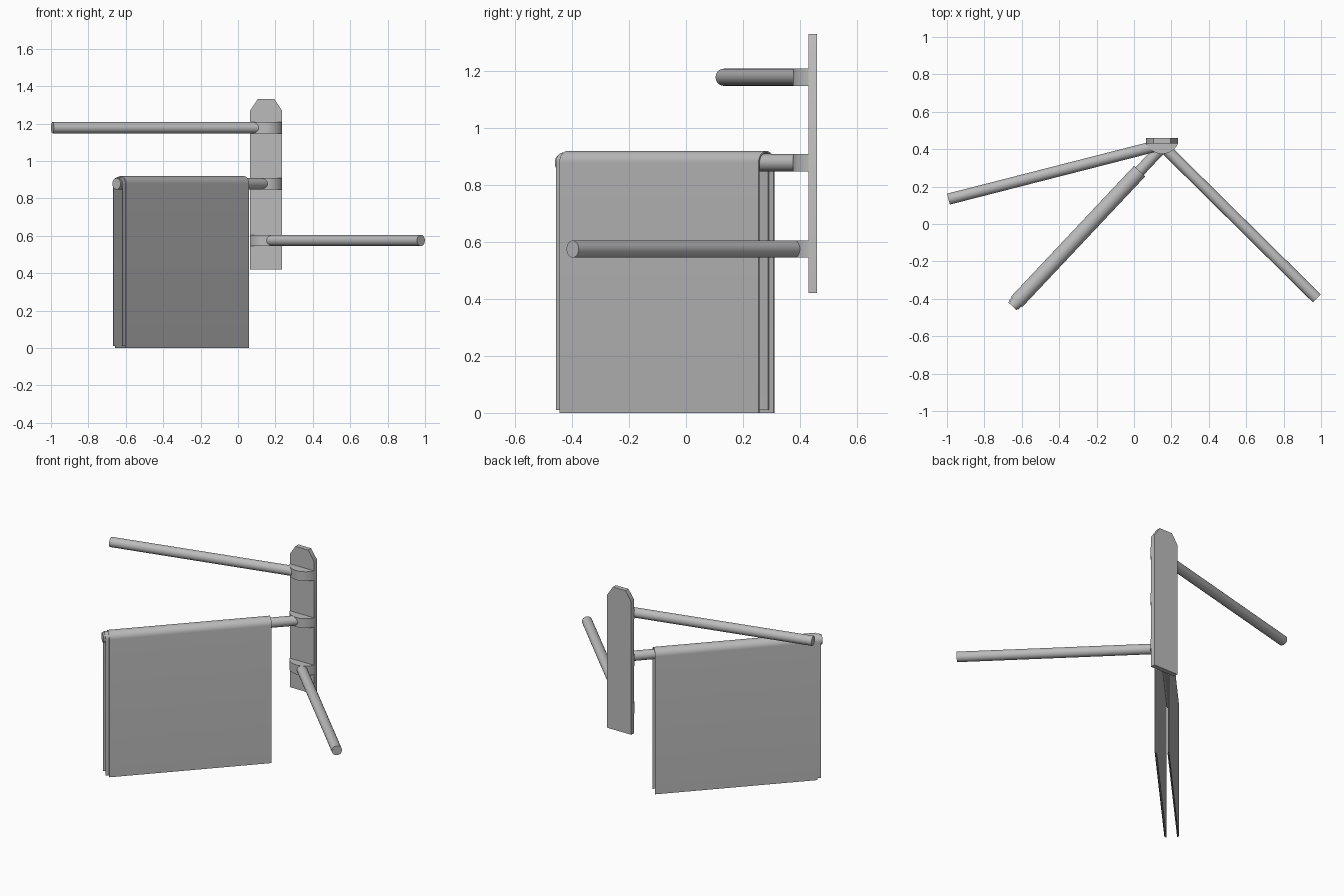
import bpy, bmesh, math
from mathutils import Vector, Matrix

if "Cube" in bpy.data.objects:
    bpy.data.objects.remove(bpy.data.objects["Cube"], do_unlink=True)

grey = bpy.data.materials.new("satin grey")
grey.use_nodes = True
COLOUR = (0.5, 0.5, 0.5, 1)
grey.diffuse_color = COLOUR
grey.node_tree.nodes["Principled BSDF"].inputs["Base Color"].default_value = COLOUR


def prism(name, outline, depth, matrix):
    """Extrude a local XY outline along local Z, then place it."""
    bm = bmesh.new()
    face = bm.faces.new([bm.verts.new((u, v, 0)) for u, v in outline])
    grown = bmesh.ops.extrude_face_region(bm, geom=[face])["geom"]
    bmesh.ops.translate(bm, vec=(0, 0, depth),
                        verts=[g for g in grown if isinstance(g, bmesh.types.BMVert)])
    bmesh.ops.recalc_face_normals(bm, faces=bm.faces)
    bm.transform(matrix)
    mesh = bpy.data.meshes.new(name)
    bm.to_mesh(mesh)
    bm.free()
    mesh.materials.append(grey)
    obj = bpy.data.objects.new(name, mesh)
    bpy.context.collection.objects.link(obj)
    bpy.ops.object.select_all(action="DESELECT")
    obj.select_set(True)
    bpy.context.view_layer.objects.active = obj
    bpy.ops.object.shade_smooth_by_angle(angle=math.radians(35))
    return obj


def arc(radius, start, end, steps, cx=0, cy=0):
    angles = [math.radians(start + (end - start) * i / steps) for i in range(steps + 1)]
    return [(cx + radius * math.cos(a), cy + radius * math.sin(a)) for a in angles]


def along(start, end):
    """Frame at start: local Z towards end, local Y up, local X sideways."""
    z = (Vector(end) - Vector(start)).normalized()
    y = Vector((0, 0, 1))
    x = y.cross(z)
    return Matrix.Translation(start) @ Matrix((x, y, z)).transposed().to_4x4()


PIVOT_X, PLATE_FRONT, ROD_R = 0.15, 0.43, 0.03

# Wall plate with clipped top corners
upright = Matrix.Translation((PIVOT_X, PLATE_FRONT + 0.03, 0)) @ Matrix.Rotation(math.pi / 2, 4, "X")
prism("wall_plate", [(-0.085, 0.42), (0.085, 0.42), (0.085, 1.27),
                     (0.045, 1.33), (-0.045, 1.33), (-0.085, 1.27)], 0.03, upright)

# Swinging arms, each held by a curved bracket
arms = {
    "upper": ((PIVOT_X, 0.425, 1.178), (-0.992, 0.133, 1.178)),
    "middle": ((PIVOT_X, 0.41, 0.878), (-0.65, -0.44, 0.878)),
    "lower": ((PIVOT_X, 0.42, 0.575), (0.978, -0.398, 0.575)),
}
for name, (start, end) in arms.items():
    length = (Vector(end) - Vector(start)).length
    prism(name + "_arm", arc(ROD_R, 0, 360, 32)[:-1], length, along(start, end))
    prism(name + "_bracket", arc(0.0932, -155.8, -24.2, 20, 0, 0.0382), 0.06,
          Matrix.Translation((PIVOT_X, PLATE_FRONT, start[2] - 0.03)))

# Towel folded over the middle arm in two thin layers
start, end = arms["middle"]
frame = along(start, end)


def towel_layer(name, inner, outer, bottom, near, length):
    low = bottom - start[2]
    outline = ([(outer, low)] + arc(outer, 0, 180, 16) + [(-outer, low), (-inner, low)]
               + arc(inner, 180, 0, 16) + [(inner, low)])
    prism(name, outline, length, frame @ Matrix.Translation((0, 0, near)))


towel_layer("towel_outer_layer", 0.0355, 0.041, 0.0, 0.175, 0.96)
towel_layer("towel_inner_layer", 0.0302, 0.0355, 0.01, 0.197, 0.96)
